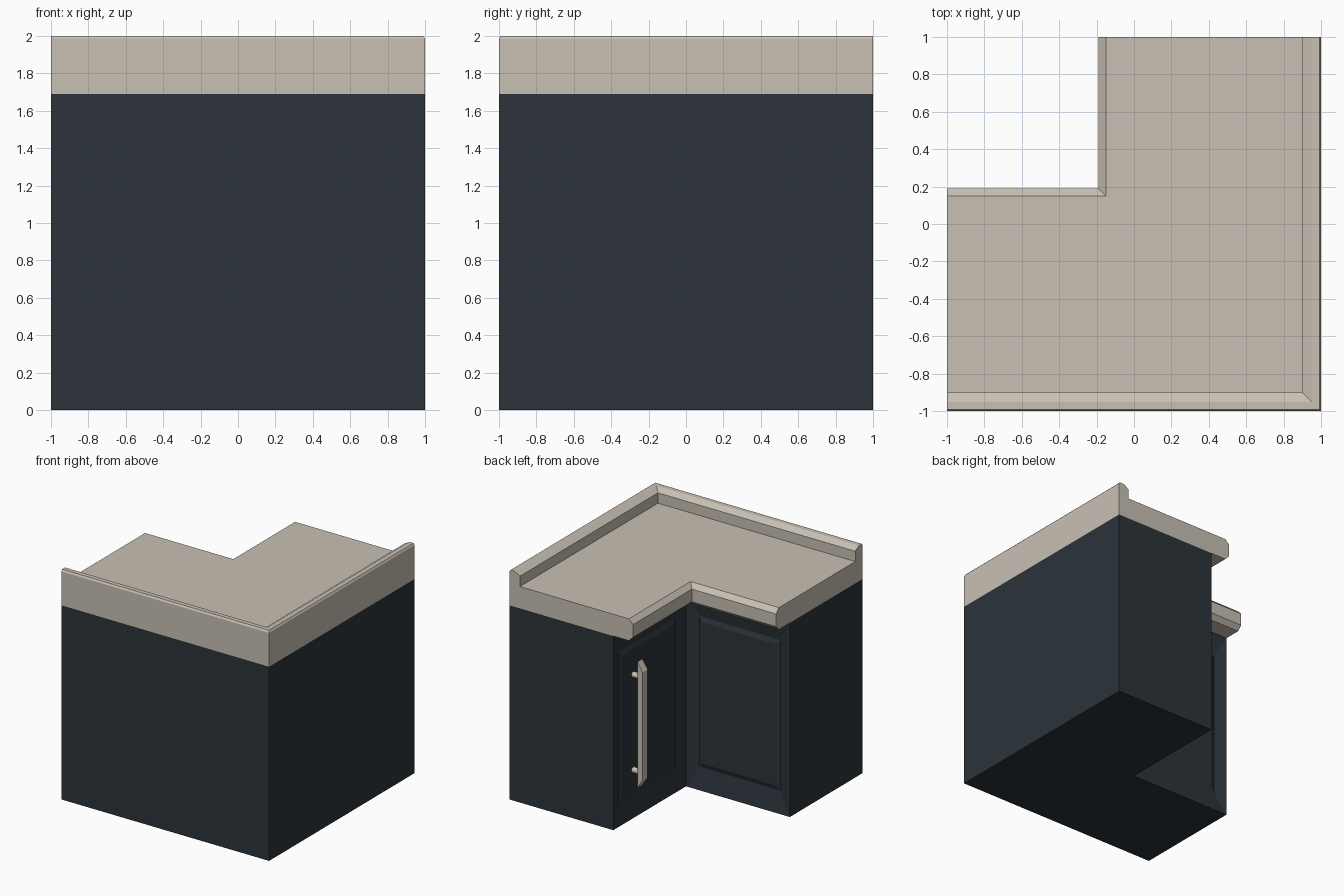
import bpy, bmesh, math
from mathutils import Vector, Matrix

if "Cube" in bpy.data.objects:
    bpy.data.objects.remove(bpy.data.objects["Cube"])


def material(name, rgb):
    m = bpy.data.materials.new(name)
    m.diffuse_color = (*rgb, 1)
    m.use_nodes = True
    m.node_tree.nodes["Principled BSDF"].inputs["Base Color"].default_value = m.diffuse_color
    return m


NAVY = material("dark slate paint", (0.025, 0.034, 0.043))
STONE = material("warm stone", (0.58, 0.53, 0.455))


def finish(name, bm, mat):
    bmesh.ops.remove_doubles(bm, verts=bm.verts, dist=1e-5)
    bmesh.ops.recalc_face_normals(bm, faces=bm.faces)
    mesh = bpy.data.meshes.new(name)
    bm.to_mesh(mesh)
    bm.free()
    mesh.materials.append(mat)
    ob = bpy.data.objects.new(name, mesh)
    bpy.context.collection.objects.link(ob)
    return ob


def corner_sweep(bm, profile, skip=()):
    """Sweep a closed (offset, height) profile round the mitred L corner."""
    rings = [[bm.verts.new(p) for p in ring] for ring in (
        [(t, 1, z) for t, z in profile],
        [(t, -t, z) for t, z in profile],
        [(-1, -t, z) for t, z in profile])]
    n = len(profile)
    for a, b in zip(rings, rings[1:]):
        for i in range(n):
            if i not in skip:
                j = (i + 1) % n
                bm.faces.new((a[i], a[j], b[j], b[i]))
    bm.faces.new(rings[0])
    bm.faces.new(rings[2])


def panelled_face(bm, place, height, steps):
    """Nested rectangles (side margin, end margin, depth) forming a raised-panel door."""
    rings = []
    for mu, mv, d in steps:
        rect = [(mu, mv), (1 - mu, mv), (1 - mu, height - mv), (mu, height - mv)]
        rings.append([bm.verts.new(place(u, v, d)) for u, v in rect])
    for a, b in zip(rings, rings[1:]):
        for i in range(4):
            j = (i + 1) % 4
            bm.faces.new((a[i], a[j], b[j], b[i]))
    bm.faces.new(rings[-1])


# Cabinet carcass with two panelled doors in the inner corner
H = 1.69
bm = bmesh.new()
corner_sweep(bm, [(1, 0), (1, H), (0, H), (0, 0)], skip=(2,))
door = [(0, 0, 0), (0.11, 0.19, 0.03), (0.15, 0.23, 0.015)]
panelled_face(bm, lambda u, v, d: (d, u, v), H, door)
panelled_face(bm, lambda u, v, d: (-u, -d, v), H, door)
finish("corner_cabinet", bm, NAVY)

# Worktop with chamfered front edge and raised back lip
bm = bmesh.new()
corner_sweep(bm, [(1, H), (1, 1.985), (0.99, 2), (0.95, 2), (0.9, 1.97), (0.9, 1.88),
                  (-0.15, 1.88), (-0.19, 1.84), (-0.19, 1.73), (-0.15, H)])
finish("worktop", bm, STONE)

# Handle bar with slanted ends
bm = bmesh.new()
side = [(-0.05, 0.28), (-0.05, 1.38), (-0.10, 1.30), (-0.10, 0.36)]
face = bm.faces.new([bm.verts.new((x, 0.67, z)) for x, z in side])
new = bmesh.ops.extrude_face_region(bm, geom=[face])["geom"]
bmesh.ops.translate(bm, vec=(0, 0.07, 0),
                    verts=[v for v in new if isinstance(v, bmesh.types.BMVert)])
# the extruded source face remains as the far side
if len(bm.faces) < 6:
    bmesh.ops.holes_fill(bm, edges=bm.edges)
finish("handle_bar", bm, STONE)

# Handle posts
for name, z in (("lower", 0.41), ("upper", 1.24)):
    bm = bmesh.new()
    bmesh.ops.create_cone(
        bm, cap_ends=True, segments=12, radius1=0.025, radius2=0.025, depth=0.08,
        matrix=Matrix.Translation((-0.015, 0.705, z)) @ Matrix.Rotation(math.pi / 2, 4, 'Y'))
    ob = finish(name + "_handle_post", bm, STONE)
    bpy.context.view_layer.objects.active = ob
    ob.select_set(True)
    bpy.ops.object.shade_smooth_by_angle(angle=math.radians(40))
    ob.select_set(False)
